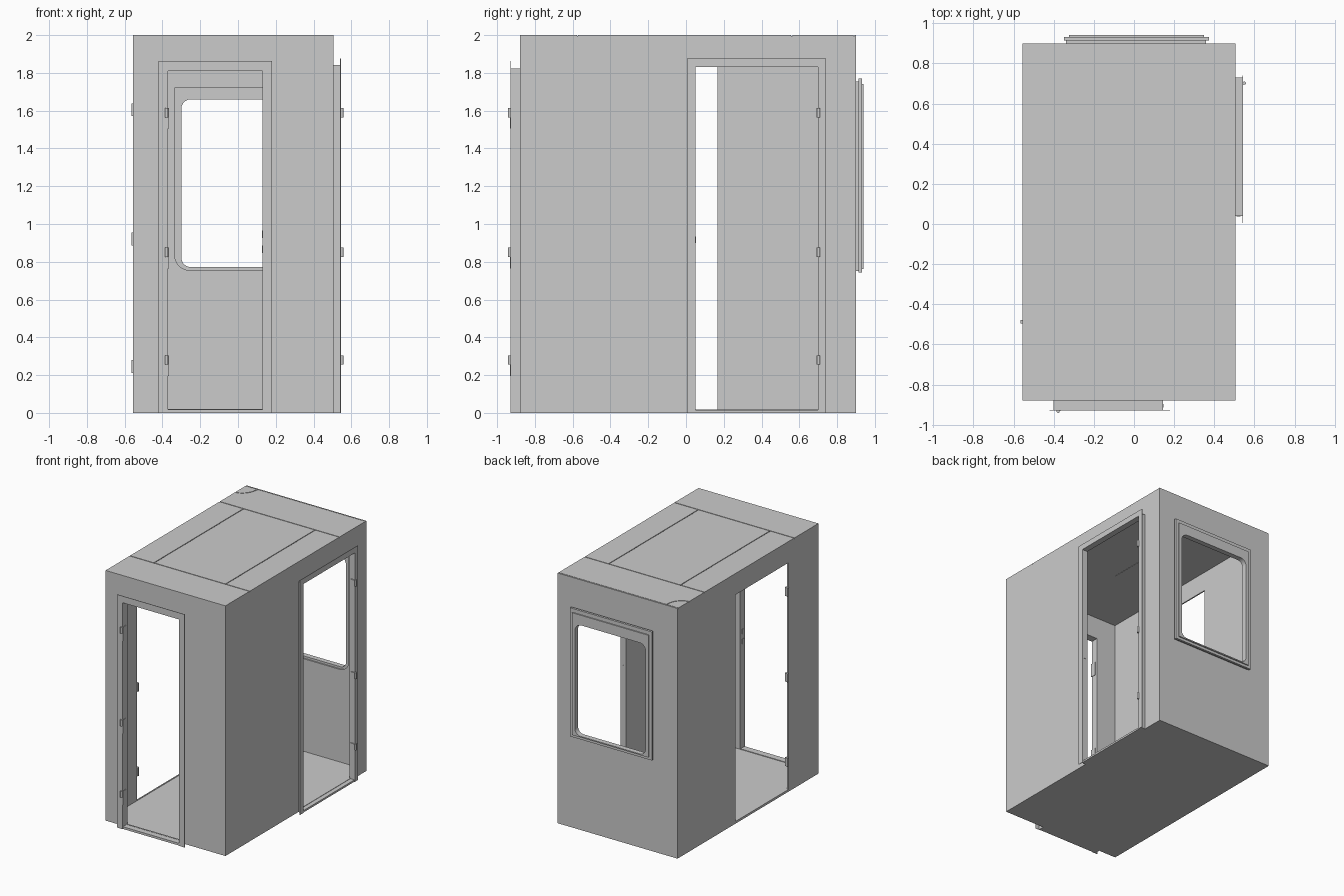
import bpy, bmesh, math

if "Cube" in bpy.data.objects:
    bpy.data.objects.remove(bpy.data.objects["Cube"])

X0, X1, Y0, Y1, T = -0.555, 0.505, -0.88, 0.90, 0.01   # shell extents, sheet thickness


def rect(u0, u1, v0, v1, radii=(0, 0, 0, 0)):
    """Rectangle outline; corner radii in order low-left, low-right, top-right, top-left."""
    pts = []
    corners = ((u0, v0, 1, 1), (u1, v0, -1, 1), (u1, v1, -1, -1), (u0, v1, 1, -1))
    for i, ((u, v, su, sv), r) in enumerate(zip(corners, radii)):
        if not r:
            pts.append((u, v))
            continue
        for k in range(9):
            a = math.pi + i * math.pi / 2 + k * math.pi / 16
            pts.append((u + su * r + r * math.cos(a), v + sv * r + r * math.sin(a)))
    return pts


def panel(name, loops, axis, w0, w1):
    """Flat sheet from an outline plus hole outlines, lying across the given axis."""
    cu = bpy.data.curves.new(name, 'CURVE')
    cu.dimensions = '2D'
    cu.fill_mode = 'BOTH'
    cu.extrude = (w1 - w0) / 2
    for loop in loops:
        sp = cu.splines.new('POLY')
        sp.points.add(len(loop) - 1)
        for p, (u, v) in zip(sp.points, loop):
            p.co = (u, v, 0, 1)
        sp.use_cyclic_u = True
    tmp = bpy.data.objects.new(name + "_outline", cu)
    bpy.context.collection.objects.link(tmp)
    dg = bpy.context.evaluated_depsgraph_get()
    me = bpy.data.meshes.new_from_object(tmp.evaluated_get(dg))
    bpy.data.objects.remove(tmp)
    bm = bmesh.new()
    bm.from_mesh(me)
    bmesh.ops.remove_doubles(bm, verts=bm.verts, dist=1e-5)
    mid = (w0 + w1) / 2
    for vert in bm.verts:
        u, v, w = vert.co
        w += mid
        vert.co = {'x': (w, u, v), 'y': (u, w, v), 'z': (u, v, w)}[axis]
    bmesh.ops.recalc_face_normals(bm, faces=bm.faces)
    for f in bm.faces:
        f.smooth = False
    bm.to_mesh(me)
    bm.free()
    me.name = name
    ob = bpy.data.objects.new(name, me)
    bpy.context.collection.objects.link(ob)
    return ob


def box(name, x0, x1, y0, y1, z0, z1):
    return panel(name, [rect(x0, x1, y0, y1)], 'z', z0, z1)


def pin(name, x, y, z, r, h):
    bpy.ops.mesh.primitive_cylinder_add(vertices=16, radius=r, depth=h, location=(x, y, z))
    ob = bpy.context.object
    ob.name = name
    bpy.ops.object.shade_smooth_by_angle()


# Floor and walls
box("floor", X0, X1, Y0, Y1, 0, 0.015)
panel("front_wall", [rect(X0, X1, 0.015, 1.985), rect(-0.37, 0.13, 0.02, 1.81)], 'y', Y0, Y0 + T)
panel("right_wall", [rect(Y0 + T, Y1 - T, 0.015, 1.985), rect(0.05, 0.70, 0.018, 1.83)],
      'x', X1 - T, X1)
panel("left_wall", [rect(Y0 + T, Y1 - T, 0.015, 1.985), rect(-0.50, 0.168, 0.018, 1.83)],
      'x', X0, X0 + T)
panel("back_wall", [rect(X0, X1, 0.015, 1.985),
                    rect(-0.335, 0.355, 0.755, 1.72, (0.08, 0.08, 0, 0))], 'y', Y1 - T, Y1)

# Roof: ceiling sheet under seamed panels
G = 0.003
box("ceiling", X0, X1, Y0, Y1, 1.985, 1.994)
box("roof_front_panel", X0, X1, Y0, -0.575 - G, 1.994, 2)
for nm, a, b in (("left", X0, -0.342 - G), ("middle", -0.342 + G, 0.292 - G), ("right", 0.292 + G, X1)):
    box("roof_" + nm + "_panel", a, b, -0.575 + G, 0.56 - G, 1.994, 2)


def corner_arc(r, n=10):
    yb = Y1 - 0.012
    return [(X0 + 0.8 * r * math.sin(math.pi / 2 * k / n), yb - r * math.cos(math.pi / 2 * k / n))
            for k in range(n + 1)]


panel("roof_back_panel", [[(X0, 0.56 + G), (X1, 0.56 + G), (X1, Y1 - 0.012)]
                          + corner_arc(0.135)[::-1]], 'z', 1.994, 2)
panel("roof_corner_cover", [corner_arc(0.128) + [(X0, Y1 - 0.012)]], 'z', 1.994, 2)
box("roof_back_edge", X0, X1, Y1 - 0.008, Y1, 1.994, 2)
box("ceiling_strip", -0.075, -0.07, -0.31, 0.43, 1.983, 1.985)


# Door frames: deep jamb with a thin flange standing off the wall
def door_frame(name, axis, jamb_out, jamb_in, flange, w0, w1, wf0, wf1):
    panel(name + "_jamb", [rect(*jamb_out), rect(*jamb_in)], axis, w0, w1)
    u0, u1, z1 = flange
    a, b, _, top = jamb_in
    # flange is open at the floor
    panel(name + "_flange", [[(u0, 0), (a, 0), (a, top), (b, top), (b, 0), (u1, 0),
                              (u1, z1), (u0, z1)]], axis, wf0, wf1)


door_frame("front_door", 'y', (-0.40, 0.145, 0, 1.823), (-0.37, 0.13, 0.018, 1.81),
           (-0.42, 0.18, 1.863), -0.926, Y0, -0.930, -0.926)
door_frame("right_door", 'x', (0.04, 0.73, 0, 1.842), (0.05, 0.70, 0.015, 1.83),
           (0.005, 0.74, 1.875), X1, 0.540, 0.540, 0.544)

# Hinges on each doorway
for i, z in enumerate((0.28, 0.85, 1.59)):
    pin(f"front_hinge_{i}", -0.378, -0.934, z, 0.008, 0.05)
    box(f"front_hinge_plate_{i}", -0.384, -0.366, -0.932, -0.89, z - 0.085, z + 0.025)
    pin(f"right_hinge_{i}", 0.550, 0.702, z, 0.008, 0.05)
    box(f"right_hinge_plate_{i}", 0.51, 0.546, 0.692, 0.704, z - 0.025, z + 0.025)
for i, z in enumerate((0.245, 0.92, 1.605)):
    box(f"left_hinge_{i}", X0 - 0.01, X0 + 0.016, -0.495, -0.478, z - 0.034, z + 0.034)

# Lock strikes on the latch-side jambs
for i, z in enumerate((0.867, 0.945)):
    box(f"front_lock_strike_{i}", 0.128, 0.147, -0.914, -0.896, z - 0.02, z + 0.02)
box("right_lock_strike", 0.512, 0.530, 0.038, 0.052, 0.90, 0.935)

# Stepped back window frame
hole = rect(-0.30, 0.325, 0.772, 1.66, (0.05, 0.05, 0.06, 0.05))
for nm, outer, w0, w1 in (
        ("seal", (-0.34, 0.36, 0.75, 1.755), Y1, 0.914),
        ("frame", (-0.35, 0.375, 0.742, 1.77), 0.914, 0.932),
        ("lip", (-0.325, 0.35, 0.763, 1.74), 0.932, 0.941)):
    panel("back_window_" + nm, [rect(*outer), hole], 'y', w0, w1)
